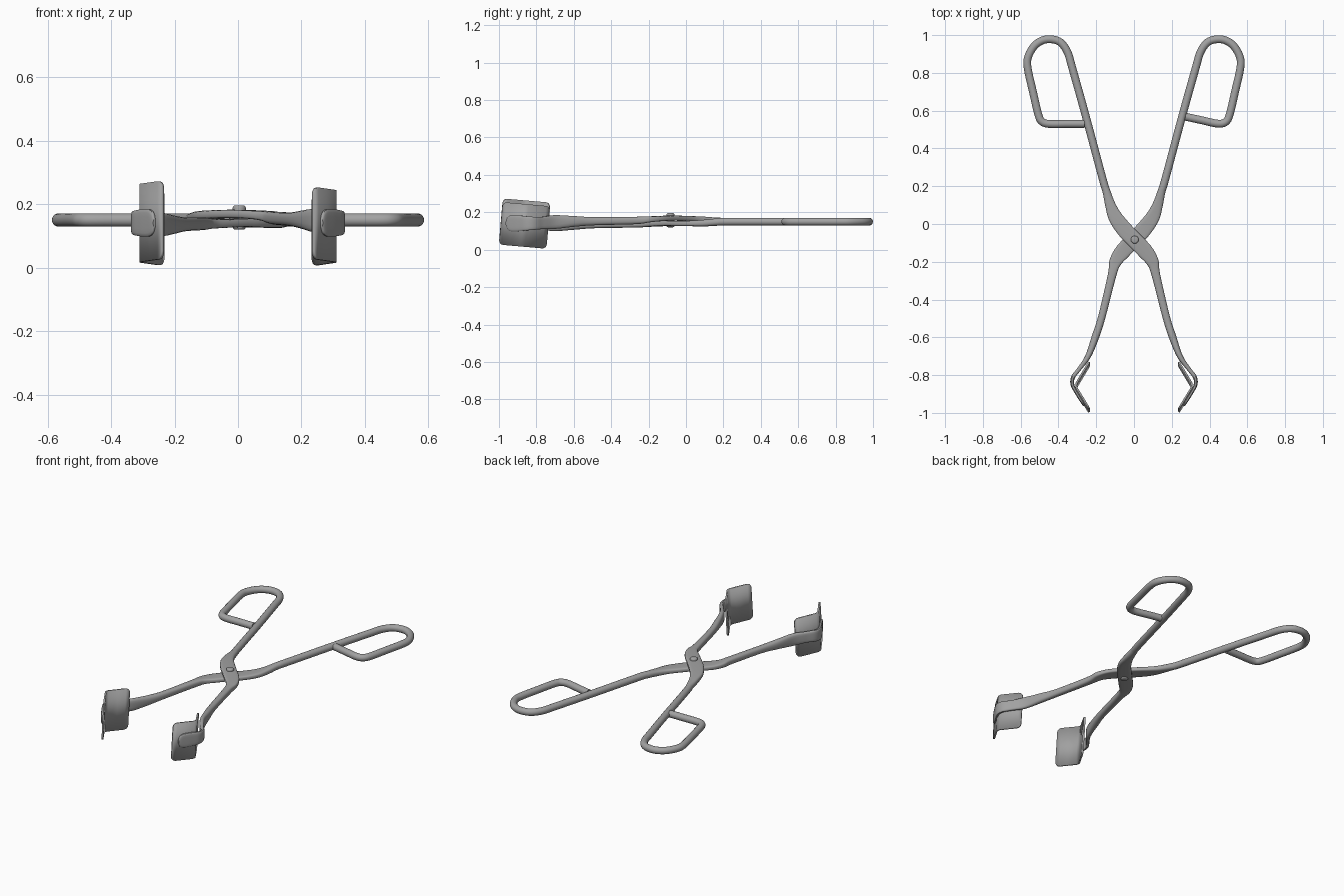
import bpy, bmesh, math
from mathutils import Vector, Matrix

cube = bpy.data.objects.get("Cube")
if cube:
    bpy.data.objects.remove(cube, do_unlink=True)

steel = bpy.data.materials.new("brushed grey steel")
steel.use_nodes = True
GREY = (0.36, 0.36, 0.36, 1)
steel.diffuse_color = GREY
bsdf = steel.node_tree.nodes["Principled BSDF"]
bsdf.inputs["Base Color"].default_value = GREY
bsdf.inputs["Roughness"].default_value = 0.6

ROD = 0.042      # rod diameter
MID_Z = 0.15     # height of the handles
SIDES = 16


def finish(name, bm, angle=40):
    bmesh.ops.recalc_face_normals(bm, faces=bm.faces)
    mesh = bpy.data.meshes.new(name)
    bm.to_mesh(mesh)
    bm.free()
    mesh.materials.append(steel)
    obj = bpy.data.objects.new(name, mesh)
    bpy.context.collection.objects.link(obj)
    bpy.ops.object.select_all(action='DESELECT')
    bpy.context.view_layer.objects.active = obj
    obj.select_set(True)
    bpy.ops.object.shade_smooth_by_angle(angle=math.radians(angle))
    return obj


def spline(stations, steps=5):
    """Catmull-Rom interpolation of every value in the stations."""
    pts = [Vector(s) for s in stations]
    pts = [pts[0] * 2 - pts[1]] + pts + [pts[-1] * 2 - pts[-2]]
    out = []
    for a, b, c, d in zip(pts, pts[1:], pts[2:], pts[3:]):
        for i in range(steps):
            t = i / steps
            out.append(0.5 * (2 * b + (c - a) * t + (2 * a - 5 * b + 4 * c - d) * t ** 2
                              + (3 * b - a - 3 * c + d) * t ** 3))
    return out + [pts[-2]]


def power(v, e):
    return math.copysign(abs(v) ** e, v)


def sweep(name, stations):
    """Sweep a section along x, y, z, width, height, squareness stations."""
    path = spline(stations)
    bm = bmesh.new()
    rings = []
    for i, (x, y, z, w, h, p) in enumerate(path):
        before, after = path[max(i - 1, 0)], path[min(i + 1, len(path) - 1)]
        side = Vector((before[1] - after[1], after[0] - before[0], 0)).normalized()
        ring = []
        for k in range(SIDES):
            a = math.tau * (k + 0.5) / SIDES
            u, v = power(math.cos(a), 2 / p), power(math.sin(a), 2 / p)
            ring.append(bm.verts.new(Vector((x, y, z)) + side * (u * w / 2)
                                     + Vector((0, 0, v * h / 2))))
        rings.append(ring)
    for r, s in zip(rings, rings[1:]):
        for k in range(SIDES):
            n = (k + 1) % SIDES
            bm.faces.new((r[k], r[n], s[n], s[k]))
    bm.faces.new(rings[0])
    bm.faces.new(rings[-1])
    return finish(name, bm)


# Handle loop centre line, from the crossbar corner round to the straight rod
LOOP = [(.508, .585), (.535, .7), (.562, .82), (.562, .88), (.53, .94), (.487, .971),
        (.44, .978), (.39, .962), (.352, .91), (.325, .82), (.255, .57), (.165, .235)]

# Flattened arm: x, y, height offset, width, height, squareness
ARM = [(.145, .17, .002, .043, .040, 2.2),
       (.125, .10, .008, .056, .036, 3),
       (.098, .035, .012, .075, .030, 4),
       (.05, -.03, .014, .085, .027, 5),
       (0, -.083, .014, .085, .027, 5),
       (-.06, -.145, .014, .083, .027, 5),
       (-.098, -.2, .012, .066, .032, 4),
       (-.116, -.27, .009, .046, .040, 3),
       (-.17, -.49, .008, .040, .044, 2.5),
       (-.205, -.6, .008, .040, .058, 2.5),
       (-.243, -.7, .006, .030, .074, 3),
       (-.288, -.765, .002, .022, .066, 4),
       (-.322, -.81, 0, .021, .070, 4),
       (-.326, -.85, 0, .020, .076, 4),
       (-.305, -.893, 0, .018, .085, 4),
       (-.279, -.935, 0, .017, .085, 4),
       (-.268, -.953, 0, .015, .066, 3),
       (-.263, -.962, 0, .010, .030, 2)]


def build_arm(label, side, level, bar):
    rod = [(side * x, y, MID_Z, ROD, ROD, 2) for x, y in bar + LOOP]
    strap = []
    for x, y, off, w, h, p in ARM:
        drop = 0.009 * min(max(-y / 0.8, 0), 1)
        base = MID_Z + 0.006 * max(0, 1 - abs(y + .083) / .2) - drop
        strap.append((side * x, y, base + level * off, w, h, p))
    sweep(label + "_arm", rod + strap)


def build_plate(label, side, z, height):
    """Bent gripping plate with rounded corners."""
    bend, front, back = Vector((-.312, -.865)), Vector((-.237, -.988)), Vector((-.236, -.738))
    radius, half = 0.025, height / 2
    ends = [1, .985, .95, .9, .83, .5, .1]
    line = [(bend.lerp(front, t), t) for t in ends]
    line.append((bend + Vector((.006, 0)), 0))
    line += [(bend.lerp(back, t), t) for t in reversed(ends)]
    tilt = Matrix.Rotation(math.radians(-5), 3, 'X')
    centre = Vector((0, bend.y, z))
    bm = bmesh.new()
    columns = []
    for p, t in line:
        d = max(0, radius - (1 - t) * (front - bend).length)
        h = half - radius + math.sqrt(max(radius ** 2 - d ** 2, 0))
        col = []
        for s in (-1, 1):
            co = centre + tilt @ Vector((side * p.x, p.y - bend.y, s * h))
            col.append(bm.verts.new(co))
        columns.append(col)
    for a, b in zip(columns, columns[1:]):
        bm.faces.new((a[0], b[0], b[1], a[1]))
    obj = finish(label + "_grip_plate", bm)
    solid = obj.modifiers.new("thickness", 'SOLIDIFY')
    solid.thickness = 0.01
    solid.offset = 0


# Two crossing arms: the left handle leads to the right jaw and vice versa
build_arm("lower", 1, -1, [(.272, .568), (.36, .549), (.445, .531), (.487, .542)])
build_arm("upper", -1, 1, [(.262, .53), (.36, .53), (.452, .53), (.49, .545)])
build_plate("right", 1, .14, .247)
build_plate("left", -1, .13, .228)

# Pivot rivet with rounded heads
bm = bmesh.new()
bmesh.ops.create_cone(bm, cap_ends=True, segments=24, radius1=.021, radius2=.021, depth=.076,
                      matrix=Matrix.Translation((.004, -.083, .158)))
rims = [e for e in bm.edges if abs(e.verts[0].co.z - e.verts[1].co.z) < .001]
bmesh.ops.bevel(bm, geom=rims, offset=.008, segments=3, affect='EDGES', profile=.5)
finish("pivot_rivet", bm)
